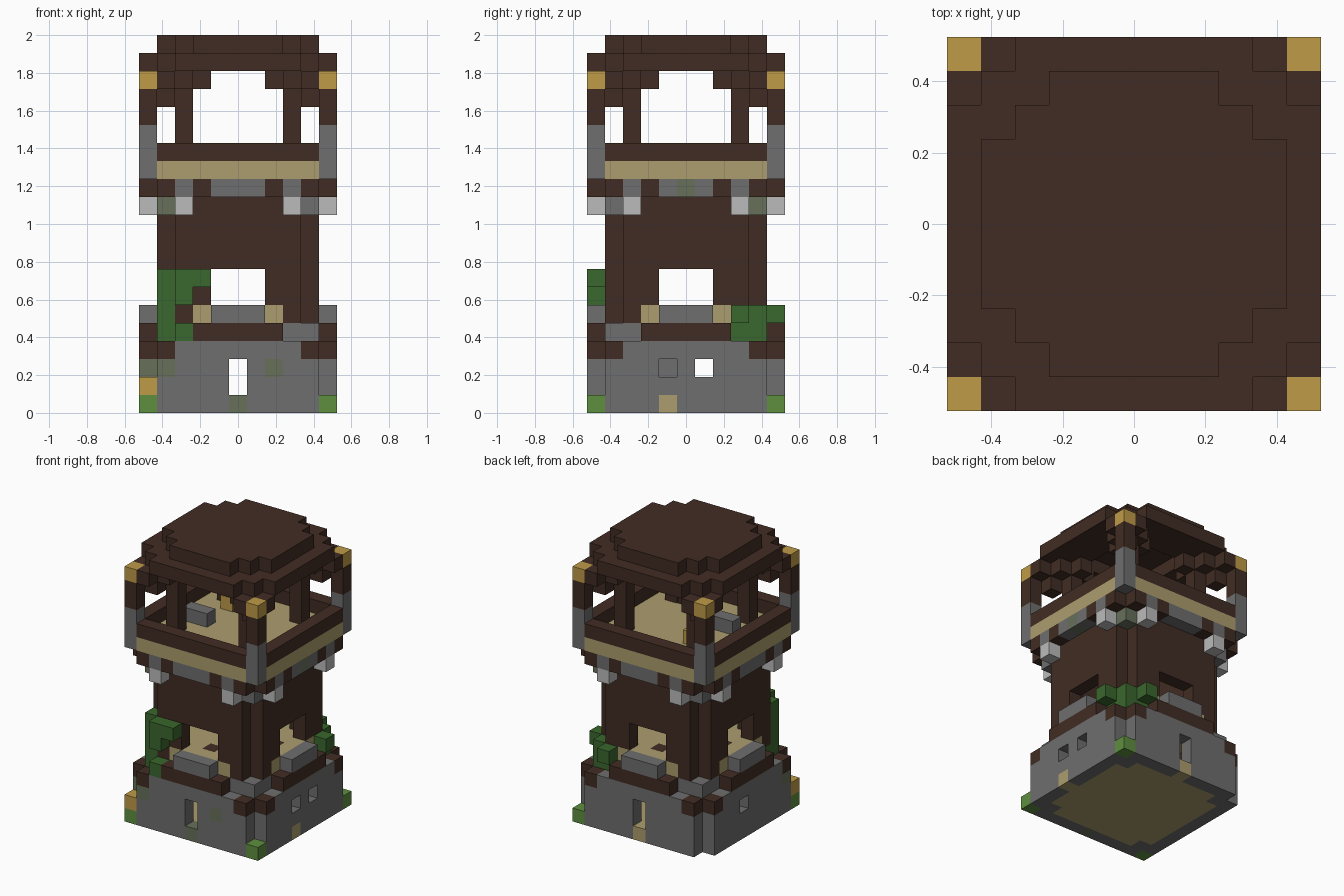
import bpy, bmesh
from mathutils import Vector

cube = bpy.data.objects.get("Cube")
if cube:
    bpy.data.objects.remove(cube, do_unlink=True)

N = 11                # blocks across
H = 21                # blocks tall
S = 2 / H             # block size
M = N - 1             # last block index


def linear(c):
    c /= 255
    return c / 12.92 if c <= 0.04045 else ((c + 0.055) / 1.055) ** 2.4


def material(name, *rgb):
    m = bpy.data.materials.new(name)
    m.use_nodes = True
    col = [linear(c) for c in rgb] + [1]
    m.diffuse_color = col
    m.node_tree.nodes["Principled BSDF"].inputs["Base Color"].default_value = col
    return m


wood = material("dark_wood", 65, 44, 35)
stone = material("grey_stone", 110, 110, 110)
plank = material("pale_plank", 172, 158, 110)
gold = material("gold", 190, 155, 70)
vine = material("vine_green", 58, 103, 45)
grass = material("grass_green", 94, 143, 63)
pale = material("pale_stone", 187, 187, 187)
moss = material("mossy_stone", 103, 112, 90)

blocks = {}           # (i, j, k) -> (part, material)


def span(r):
    return range(r, r + 1) if isinstance(r, int) else range(r[0], r[1] + 1)


def fill(part, mat, xs, ys, zs, turns=1):
    """Fill a box of blocks, repeated by quarter turns; no material carves it."""
    for i in span(xs):
        for j in span(ys):
            for k in span(zs):
                a, b = i, j
                for _ in range(turns):
                    if mat:
                        blocks[a, b, k] = (part, mat)
                    else:
                        blocks.pop((a, b, k), None)
                    a, b = M - b, a


def carve(xs, ys, zs, turns=1):
    fill("", None, xs, ys, zs, turns)


# Stone base with notched corners
fill("ground_floor", plank, (1, 9), (1, 9), 0)
fill("base_wall", stone, (1, 9), 0, (0, 3), 4)
fill("base_wall", stone, 1, 1, (0, 3), 4)
for end in (1, 9):
    fill("base_corner_beam", wood, end, 0, 3, 4)
fill("base_ledge", wood, (3, 7), 0, 4, 4)

# Doorways and small side windows
carve(5, 0, (1, 2))
carve(5, M, (1, 2))
carve(M, 4, 2)
carve(M, 6, 2)
carve(0, 6, 2)
fill("door_step", plank, 5, M, 0)
fill("door_step", plank, M, 4, 0)

# Moss patches and corner tufts
for i, j, k in ((5, 0, 0), (7, 0, 2), (1, 0, 2), (0, 1, 2)):
    fill("moss_patch", moss, i, j, k)
for i, j in ((0, 0), (M, 0), (M, M)):
    fill("grass_tuft", grass, i, j, 0)
fill("base_lantern", gold, 0, 0, 1)

# Wooden tower shaft
fill("shaft_wall", wood, (2, 8), 1, (4, 12), 4)
fill("shaft_wall", wood, 2, 2, (4, 12), 4)
carve((4, 6), 1, (5, 7), 4)
fill("shaft_floor", plank, (3, 7), (1, 9), 5)
fill("shaft_floor", plank, (1, 9), (3, 7), 5)
fill("shaft_floor", plank, 2, (3, 7), 5, 4)
fill("floor_patch", wood, 5, 2, 5, 4)
fill("window_sill", stone, (4, 6), 0, 5, 4)

# Stones around the foot of the shaft
fill("shaft_foot", stone, 8, 1, 4, 4)
fill("shaft_foot", stone, 9, 2, 4, 4)
fill("shaft_foot", stone, 9, 1, 4, 4)

# Vines on the front and back corners
fill("front_vine", vine, 1, 1, (4, 7))
fill("front_vine", vine, 2, 0, 4)
fill("front_vine", vine, 2, 0, (6, 7))
fill("front_vine", vine, 3, 0, 7)
fill("front_vine", vine, 1, 2, 4)
fill("front_vine", vine, 2, 1, 4)
fill("back_vine", vine, 9, (8, 9), 4)
fill("back_vine", vine, 8, 9, 4)
fill("back_vine", vine, 9, 9, 5)
fill("back_vine", vine, M, 8, 5)
fill("back_vine", vine, 8, M, 5)

# Brackets under the lookout
for i in (2, 8):
    fill("bracket", pale, i, 0, 11, 4)
fill("corner_bracket", stone, 1, 1, (11, 12), 4)
fill("mossy_bracket", moss, 1, 1, 11)
fill("mossy_bracket", moss, 9, 9, 11)

# Corbel band of stone and joist ends
fill("corbel_band", stone, (1, 9), 0, 12, 4)
for i in (1, 3, 7, 9):
    fill("joist_end", wood, i, 0, 12, 4)
fill("mossy_corbel", moss, M, 5, 12)

# Lookout platform, rail and corner posts
fill("lookout_floor", plank, (0, M), (0, M), 13)
fill("lookout_rail", wood, (1, 9), 0, 14, 4)
fill("corner_post", stone, 0, 0, (13, 15), 4)
fill("corner_post_top", wood, 0, 0, (16, 17), 4)
fill("corner_lantern", gold, 0, 0, 18, 4)
fill("inner_post", wood, 2, 2, (14, 18), 4)
fill("floor_stone", stone, (2, 3), 4, 14)
fill("floor_lantern", gold, 3, 7, 14)

# Roof braces
fill("roof_brace", wood, 1, 1, (17, 18), 4)
for a, b in ((1, 0), (2, 1), (3, 2)):
    fill("roof_brace", wood, a, b, 18, 4)
    fill("roof_brace", wood, b, a, 18, 4)

# Stepped round roof
for lo in range(3):
    fill("roof_eaves", wood, (lo, M - lo), (2 - lo, M - 2 + lo), 19)
carve((3, 7), (3, 7), 19)
for lo in (1, 2, 3):
    fill("roof_cap", wood, (lo, M - lo), (4 - lo, M - 4 + lo), 20)


# Turn each part's exposed block sides into a mesh
def build(part):
    bm = bmesh.new()
    mats = []
    verts = {}

    def corner(p):
        key = tuple(p)
        if key not in verts:
            x, y, z = key
            verts[key] = bm.verts.new(((x - N / 2) * S, (y - N / 2) * S, z * S))
        return verts[key]

    for cell, (name, mat) in blocks.items():
        if name != part:
            continue
        if mat not in mats:
            mats.append(mat)
        for axis in range(3):
            u, v = [Vector((0, 0, 0)) for _ in range(2)]
            u[(axis + 1) % 3] = v[(axis + 2) % 3] = 1
            for side in (0, 1):
                near = list(cell)
                near[axis] += 2 * side - 1
                if tuple(near) in blocks:
                    continue
                o = Vector(cell)
                o[axis] += side
                loop = [o, o + u, o + u + v, o + v]
                if not side:
                    loop.reverse()
                face = bm.faces.new([corner(p) for p in loop])
                face.material_index = mats.index(mat)
    me = bpy.data.meshes.new(part)
    bm.to_mesh(me)
    bm.free()
    for m in mats:
        me.materials.append(m)
    bpy.context.collection.objects.link(bpy.data.objects.new(part, me))


for part in sorted({name for name, _ in blocks.values()}):
    build(part)
